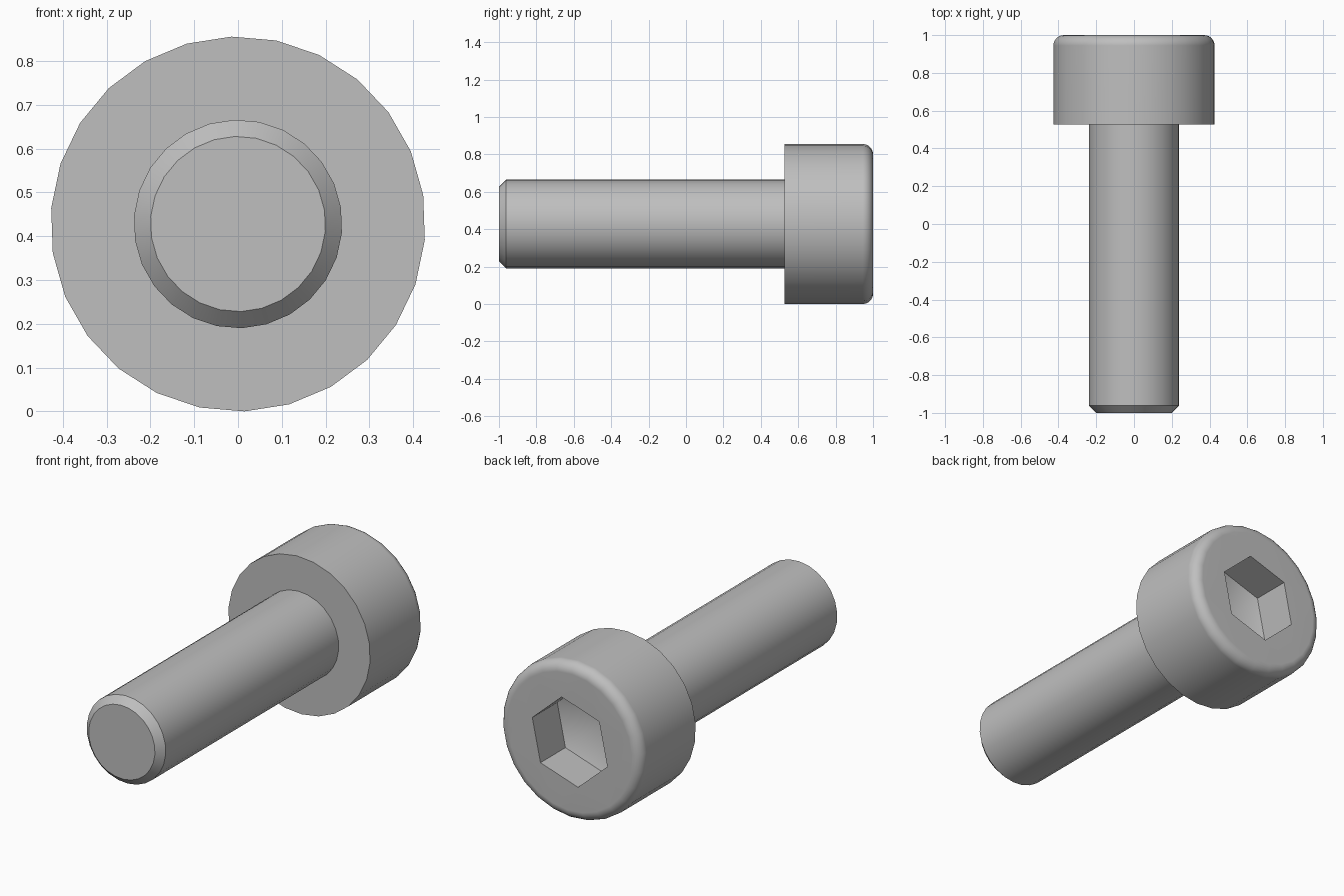
import bpy, bmesh
from math import cos, sin, radians, tau, pi

SIDES = 26
AXIS_Z = 0.428
START = radians(92)

if "Cube" in bpy.data.objects:
    bpy.data.objects.remove(bpy.data.objects["Cube"], do_unlink=True)

# Plain grey steel
steel = bpy.data.materials.new("grey_steel")
steel.use_nodes = True
grey = (0.52, 0.52, 0.52, 1)
steel.diffuse_color = grey
steel.node_tree.nodes["Principled BSDF"].inputs["Base Color"].default_value = grey


def ring(bm, radius, y, sides=SIDES, start=START):
    """Ring of vertices around the screw axis."""
    angles = [start + tau * i / sides for i in range(sides)]
    return [bm.verts.new((radius * cos(a), y, AXIS_Z + radius * sin(a))) for a in angles]


def skin(bm, rings):
    """Join successive rings with quads."""
    for a, b in zip(rings, rings[1:]):
        n = len(a)
        for i in range(n):
            j = (i + 1) % n
            bm.faces.new((a[i], a[j], b[j], b[i]))


def finish(bm, name):
    mesh = bpy.data.meshes.new(name)
    bm.to_mesh(mesh)
    bm.free()
    mesh.materials.append(steel)
    obj = bpy.data.objects.new(name, mesh)
    bpy.context.collection.objects.link(obj)
    bpy.ops.object.select_all(action="DESELECT")
    obj.select_set(True)
    bpy.context.view_layer.objects.active = obj
    bpy.ops.object.shade_smooth_by_angle(angle=radians(35))
    # Keeps the flat end faces flat beside rounded edges
    weighted = obj.modifiers.new("weighted_normals", "WEIGHTED_NORMAL")
    weighted.keep_sharp = True


# Shank with chamfered tip
R_SHANK, Y_HEAD, CHAMFER = 0.238, 0.527, 0.038
bm = bmesh.new()
rings = [ring(bm, R_SHANK - CHAMFER, -1), ring(bm, R_SHANK, -1 + CHAMFER), ring(bm, R_SHANK, Y_HEAD)]
skin(bm, rings)
bm.faces.new(rings[0])
bmesh.ops.recalc_face_normals(bm, faces=bm.faces)
if bm.faces[:][-1].normal.y > 0:
    bmesh.ops.reverse_faces(bm, faces=bm.faces)
finish(bm, "shank")

# Head: underside, side wall and rounded rim
R_HEAD, FILLET, STEPS = 0.428, 0.055, 6
bm = bmesh.new()
rings = [ring(bm, R_SHANK, Y_HEAD), ring(bm, R_HEAD, Y_HEAD)]
for i in range(STEPS + 1):
    a = pi / 2 * i / STEPS
    rings.append(ring(bm, R_HEAD - FILLET * (1 - cos(a)), 1 - FILLET * (1 - sin(a))))
skin(bm, rings)

# Hexagonal socket with a shallow drilled point
R_HEX, DEPTH, POINT = 0.238, 0.215, 0.11
hexes = [ring(bm, R_HEX, y, 6, radians(78)) for y in (1, 1 - DEPTH)]
skin(bm, hexes)
tip = bm.verts.new((0, 1 - DEPTH - POINT, AXIS_Z))
for i in range(6):
    bm.faces.new((hexes[1][i], hexes[1][(i + 1) % 6], tip))

# Flat top face around the socket
border = [bm.edges.get((loop[i - 1], loop[i])) for loop in (rings[-1], hexes[0]) for i in range(len(loop))]
bmesh.ops.triangle_fill(bm, edges=border, use_beauty=True, normal=(0, 1, 0))
bmesh.ops.recalc_face_normals(bm, faces=bm.faces)
bm.normal_update()
if sum(f.normal.y for f in bm.faces if f.calc_center_median().y > 0.999) < 0:
    bmesh.ops.reverse_faces(bm, faces=bm.faces)
finish(bm, "head")
